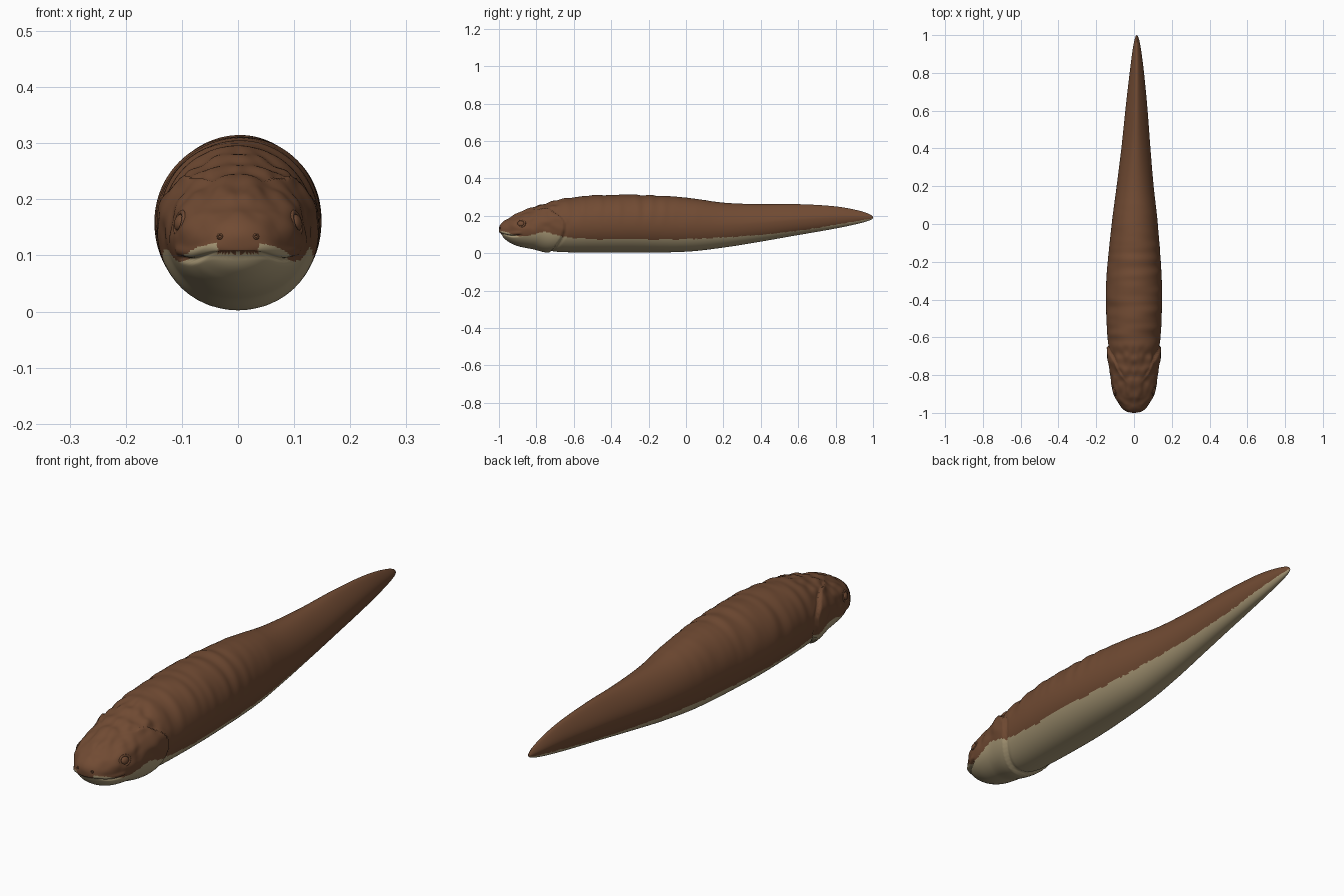
import bpy, bmesh, math
from mathutils import Vector, noise

if "Cube" in bpy.data.objects:
    bpy.data.objects.remove(bpy.data.objects["Cube"])


def material(name, color):
    mat = bpy.data.materials.new(name)
    mat.use_nodes = True
    mat.diffuse_color = (*color, 1)
    bsdf = mat.node_tree.nodes["Principled BSDF"]
    bsdf.inputs["Base Color"].default_value = (*color, 1)
    bsdf.inputs["Roughness"].default_value = 0.8
    return mat


brown = material("brown skin", (0.165, 0.07, 0.033))
cream = material("cream belly", (0.41, 0.33, 0.19))

# Body stations: y, centre x, half width, bottom, top, height of the belly colour
STATIONS = [
    (-1, 0, 0, .13, .13, .12),
    (-.985, 0, .05, .085, .162, .12),
    (-.95, 0, .08, .06, .185, .11),
    (-.9, 0, .107, .038, .215, .092),
    (-.85, 0, .12, .027, .235, .092),
    (-.75, 0, .13, .013, .268, .112),
    (-.66, 0, .136, .006, .29, .088),
    (-.5, 0, .146, .003, .308, .075),
    (-.3, 0, .147, .003, .312, .075),
    (0, .004, .122, .008, .297, .075),
    (.2, .006, .098, .03, .27, .085),
    (.4, .01, .077, .062, .262, .098),
    (.6, .013, .059, .097, .262, .12),
    (.8, .015, .038, .132, .25, .152),
    (.93, .015, .021, .16, .226, .174),
    (1, .015, 0, .19, .19, .19),
]
# Interpolating over this angle gives naturally rounded ends
KEYS = [math.acos(-s[0]) for s in STATIONS]


def slope(i, col):
    a, b = max(i - 1, 0), min(i + 1, len(KEYS) - 1)
    return (STATIONS[b][col] - STATIONS[a][col]) / (KEYS[b] - KEYS[a])


def sample(theta, col):
    i = max(k for k in range(len(KEYS) - 1) if KEYS[k] <= theta + 1e-9)
    h = KEYS[i + 1] - KEYS[i]
    t = (theta - KEYS[i]) / h
    p, q = STATIONS[i][col], STATIONS[i + 1][col]
    return ((1 + 2 * t) * (1 - t) ** 2 * p + t * (1 - t) ** 2 * h * slope(i, col)
            + t * t * (3 - 2 * t) * q + t * t * (t - 1) * h * slope(i + 1, col))


def smooth(a, b, v):
    t = min(max((v - a) / (b - a), 0), 1)
    return t * t * (3 - 2 * t)


def mouth_height(x):
    return 0.102 - 0.011 * smooth(.04, .085, abs(x)) + 0.004 * smooth(.085, .11, abs(x))


def gill_edge(z):
    return -.65 - .085 * ((z - .15) / .085) ** 2 if z > .15 else -.65 - .09 * ((.15 - z) / .15) ** 2


def sculpt(p, out):
    """Press in the mouth, raise the gill covers and fold the back."""
    x, y, z = p
    push = 0
    # Mouth slit, with the lower jaw set back
    head = 1 - smooth(-.9, -.87, y)
    below = mouth_height(x) - z
    push -= .009 * head * math.exp(-(below / .004) ** 2)
    push += .004 * head * math.exp(-((below + .014) / .008) ** 2)
    # Gill cover, ending in a sharp step
    if z < .235:
        ahead = gill_edge(z) - y
        push += .009 * smooth(-.006, .004, ahead) * (1 - smooth(.02, .12, ahead))
        push -= .004 * math.exp(-((ahead + .01) / .007) ** 2)
    # Transverse folds along the back, broad lumps on the head
    back = smooth(.13, .25, z) * smooth(-.8, -.65, y) * (1 - smooth(-.15, .2, y))
    push += .006 * back * noise.noise(Vector((x * 5, y * 24, z * 4)))
    crown = smooth(.11, .15, z) * smooth(-.99, -.95, y) * (1 - smooth(-.72, -.6, y))
    push += .007 * crown * noise.noise(Vector((abs(x) * 28, y * 24, z * 24)))
    p = p + out * push
    p.y += .008 * smooth(0, .006, below) * (1 - smooth(-.99, -.93, y))
    return p


def make_body(rings=260, sides=160):
    bm = bmesh.new()
    loops = []
    for i in range(rings + 1):
        theta = math.pi * i / rings
        y = -math.cos(theta)
        cx, hw, low, high = (sample(theta, c) for c in range(1, 5))
        mid, half = (low + high) / 2, (high - low) / 2
        tail = smooth(0, .7, y)
        loop = []
        for j in range(sides):
            a = math.tau * j / sides
            c, s = math.cos(a), math.sin(a)
            # The tail narrows to a soft crest
            narrow = 1 - .4 * tail * max(s, 0) ** 1.5
            out = Vector((c, 0, s))
            p = Vector((cx + hw * c * narrow, y, mid + half * s))
            loop.append(bm.verts.new(sculpt(p, out * min(1, hw / .04))))
        loops.append(loop)
    for one, two in zip(loops, loops[1:]):
        for j in range(sides):
            k = (j + 1) % sides
            bm.faces.new((one[j], one[k], two[k], two[j]))
    bmesh.ops.remove_doubles(bm, verts=bm.verts, dist=1e-5)
    bmesh.ops.recalc_face_normals(bm, faces=bm.faces)
    # Cream belly, jaw and lips; brown snout
    for f in bm.faces:
        x, y, z = f.calc_center_median()
        line = sample(math.acos(max(-1, min(1, -y))), 5)
        line += .004 * noise.noise(Vector((x * 60, y * 60, z * 60)))
        snout = abs(x) < .036 and y < -.95 and z > mouth_height(x) + .002
        f.material_index = int(z < line and not snout)
        f.smooth = True
    mesh = bpy.data.meshes.new("body")
    bm.to_mesh(mesh)
    bm.free()
    mesh.materials.append(brown)
    mesh.materials.append(cream)
    obj = bpy.data.objects.new("body", mesh)
    bpy.context.collection.objects.link(obj)
    return obj


body = make_body()


def place(name, target, scale, sink):
    """Seat the active primitive on the skin, facing outward."""
    obj = bpy.context.object
    obj.name = name
    _, spot, normal, _ = body.closest_point_on_mesh(Vector(target))
    obj.location = spot - normal * sink
    obj.rotation_euler = normal.to_track_quat('Z', 'Y').to_euler()
    obj.scale = scale
    obj.data.materials.append(brown)
    bpy.ops.object.shade_smooth()


for side, sign in (("left", 1), ("right", -1)):
    # Eyeball with a raised lid around it
    eye = (sign * .11, -.885, .16)
    bpy.ops.mesh.primitive_uv_sphere_add(segments=32, ring_count=16, radius=1)
    place(side + "_eye", eye, (.018, .015, .009), .001)
    bpy.ops.mesh.primitive_torus_add(major_segments=40, minor_segments=10,
                                     major_radius=1, minor_radius=.22)
    place(side + "_eyelid", eye, (.023, .019, .016), .001)
    # Short tubular nostril
    bpy.ops.mesh.primitive_torus_add(major_segments=20, minor_segments=8,
                                     major_radius=.004, minor_radius=.0018)
    place(side + "_nostril", (sign * .035, -1, .135), (1, 1, 1.4), 0)
